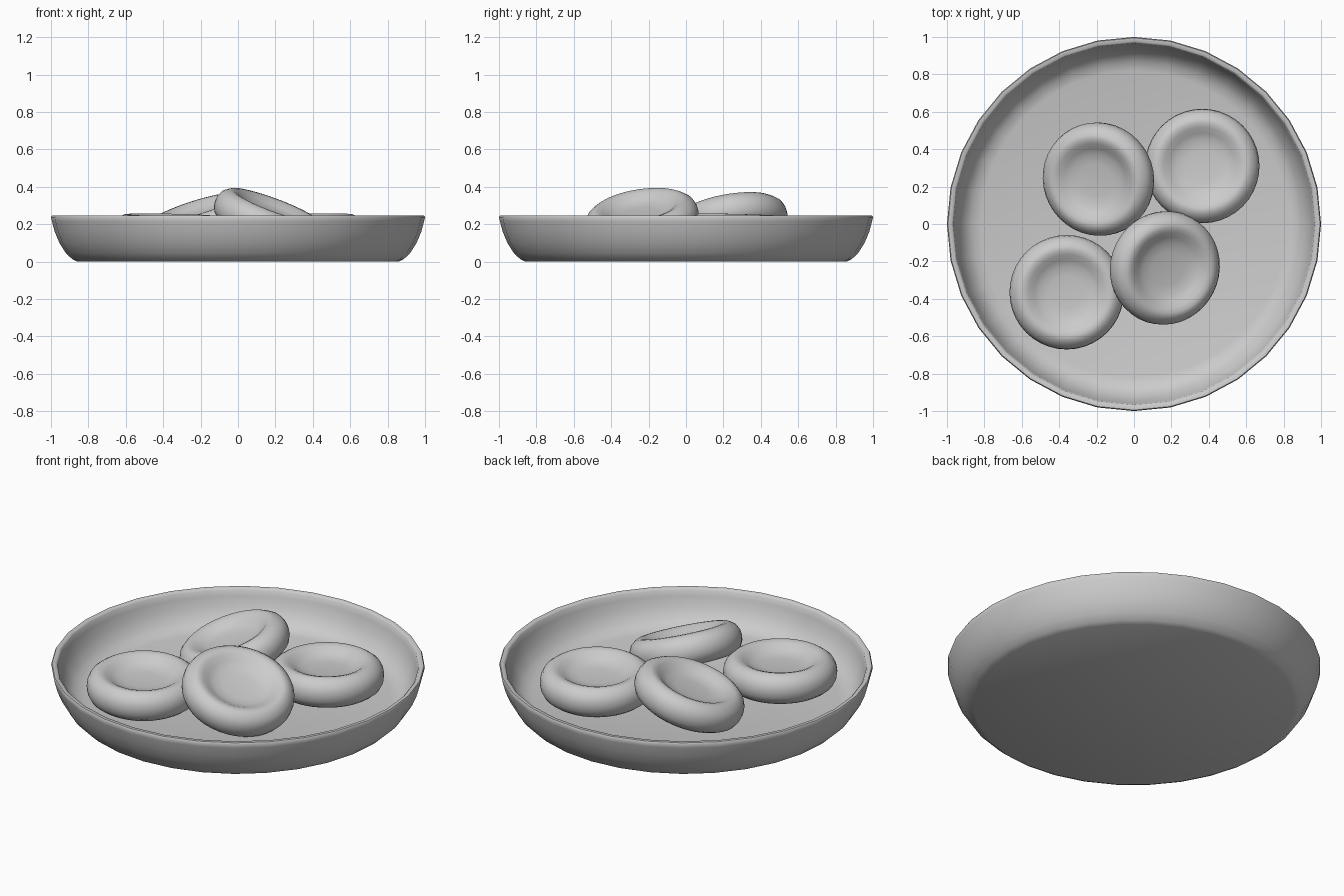
import bpy, bmesh, math
from mathutils import Matrix, Vector

cube = bpy.data.objects.get("Cube")
if cube:
    bpy.data.objects.remove(cube, do_unlink=True)

grey = bpy.data.materials.new("plain_grey")
grey.use_nodes = True
COLOUR = (0.6, 0.6, 0.6, 1)
grey.diffuse_color = COLOUR
grey.node_tree.nodes["Principled BSDF"].inputs["Base Color"].default_value = COLOUR


def lathe(name, profile, segments):
    """Spin a closed (radius, height) profile around z."""
    bm = bmesh.new()
    verts = [bm.verts.new((r, 0, z)) for r, z in profile]
    edges = [bm.edges.new(pair) for pair in zip(verts, verts[1:])]
    bmesh.ops.spin(bm, geom=verts + edges, cent=(0, 0, 0), axis=(0, 0, 1),
                   angle=math.tau, steps=segments, use_duplicate=False)
    bmesh.ops.remove_doubles(bm, verts=bm.verts, dist=0.0005)
    bmesh.ops.recalc_face_normals(bm, faces=bm.faces)
    mesh = bpy.data.meshes.new(name)
    bm.to_mesh(mesh)
    bm.free()
    mesh.materials.append(grey)
    obj = bpy.data.objects.new(name, mesh)
    bpy.context.collection.objects.link(obj)
    bpy.ops.object.select_all(action='DESELECT')
    obj.select_set(True)
    bpy.context.view_layer.objects.active = obj
    bpy.ops.object.shade_smooth_by_angle(angle=math.radians(50))
    return obj


# Shallow dish with a flat base, curved wall and thin rounded rim
lathe("dish", [
    (0, 0), (0.86, 0), (0.885, 0.012), (0.92, 0.045), (0.955, 0.1),
    (0.98, 0.16), (0.995, 0.215), (1, 0.238), (0.995, 0.246), (0.975, 0.246),
    (0.967, 0.238), (0.96, 0.205), (0.94, 0.15), (0.91, 0.1),
    (0.87, 0.068), (0.82, 0.055), (0, 0.055)], 32)

# Dimpled disc: upper half profile, mirrored for the underside
half = [(0, 0.035), (0.09, 0.036), (0.14, 0.042), (0.175, 0.058), (0.205, 0.078),
        (0.23, 0.086), (0.25, 0.085), (0.268, 0.074), (0.288, 0.058), (0.302, 0.03)]
disc_profile = half + [(0.306, 0)] + [(r, -z) for r, z in reversed(half)]

# Name, centre, and slope of the disc along x and y
discs = [
    ("flat_disc_back", (0.365, 0.31, 0.163), (0.02, -0.03)),
    ("flat_disc_front", (-0.36, -0.365, 0.163), (-0.02, 0.03)),
    ("leaning_disc_back", (-0.19, 0.24, 0.21), (0.30, 0.17)),
    ("leaning_disc_front", (0.165, -0.235, 0.222), (-0.37, 0.16)),
]
for name, centre, (sx, sy) in discs:
    disc = lathe(name, disc_profile, 40)
    tilt = Vector((0, 0, 1)).rotation_difference(Vector((-sx, -sy, 1)))
    disc.matrix_world = Matrix.Translation(centre) @ tilt.to_matrix().to_4x4()
